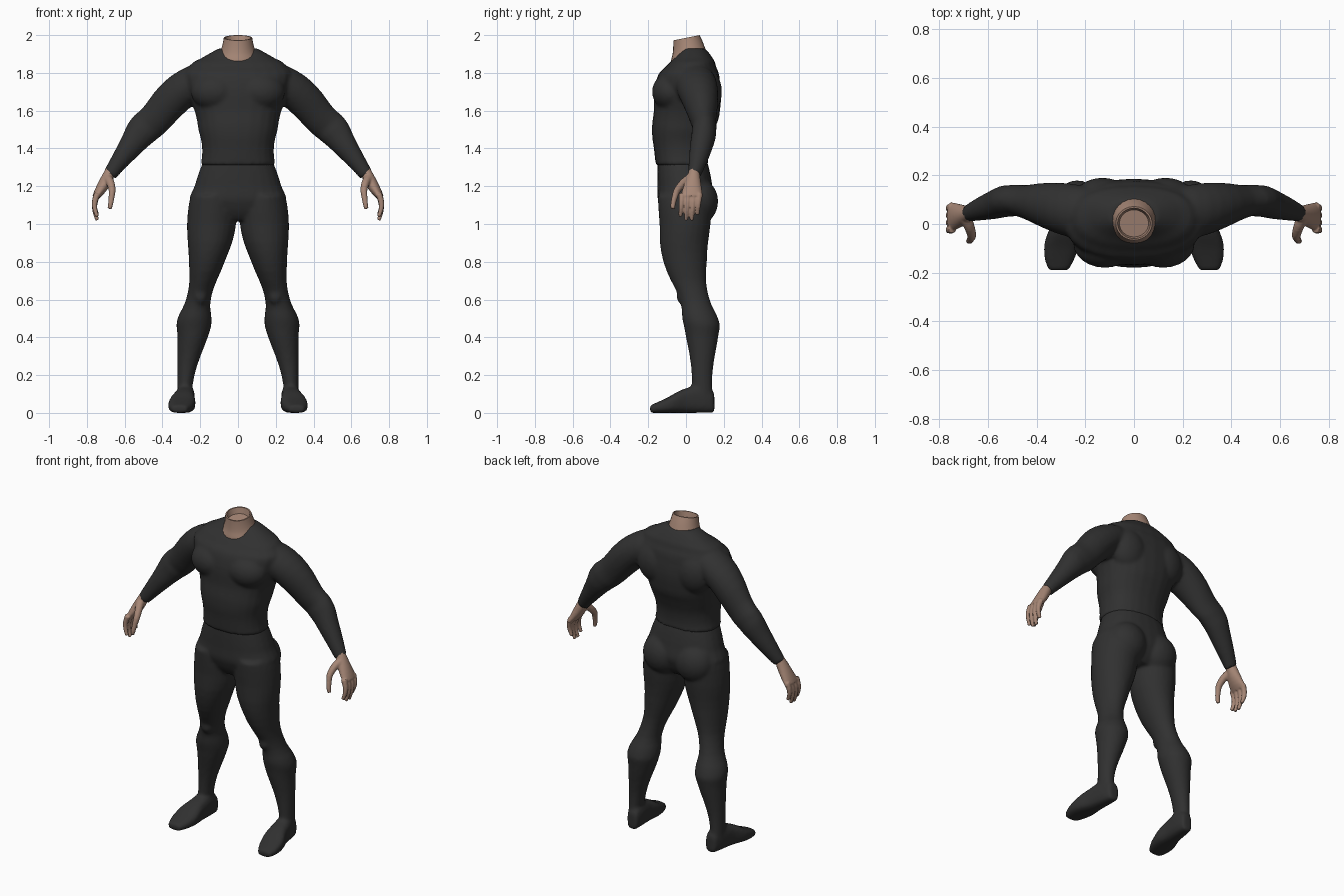
import bpy
import bmesh
from math import cos, sin, pi, copysign
from mathutils import Vector, Matrix

default_cube = bpy.data.objects.get("Cube")
if default_cube:
    bpy.data.objects.remove(default_cube, do_unlink=True)


def make_material(name, red, green, blue):
    material = bpy.data.materials.new(name)
    material.use_nodes = True
    colour = (red, green, blue, 1)
    material.diffuse_color = colour
    material.node_tree.nodes["Principled BSDF"].inputs["Base Color"].default_value = colour
    return material


black_cloth = make_material("black cloth", .03, .03, .03)
skin = make_material("skin", .38, .24, .18)


def ease(a, b, c, d, t):
    """Smooth value between b and c, with slopes from the neighbours."""
    weight = t * t * (3 - 2 * t)
    leaving = b + (c - a) / 2 * t
    arriving = c - (d - b) / 2 * (1 - t)
    return leaving * (1 - weight) + arriving * weight


def refine(rows, steps=4):
    """Add eased rows between the given ones."""
    padded = [rows[0], *rows, rows[-1]]
    result = []
    for group in zip(padded, padded[1:], padded[2:], padded[3:]):
        for step in range(steps):
            result.append([ease(*column, step / steps) for column in zip(*group)])
    return result + [rows[-1]]


def loft(bm, rings, sides=24, power=2):
    """Closed skin through rings of (centre, half axis, other half axis)."""
    def bend(value):
        return copysign(abs(value) ** (2 / power), value)

    angles = [2 * pi * i / sides for i in range(sides)]
    loops = []
    for centre, across, deep in rings:
        loops.append([bm.verts.new(centre + across * bend(cos(angle)) + deep * bend(sin(angle)))
                      for angle in angles])
    for lower, upper in zip(loops, loops[1:]):
        for i in range(sides):
            bm.faces.new((lower[i - 1], lower[i], upper[i], upper[i - 1]))
    bm.faces.new(loops[0])
    bm.faces.new(loops[-1])


def limb_ring(side, outer_x, outer_z, inner_x, inner_z, front, back):
    outer = Vector((side * outer_x, 0, outer_z))
    inner = Vector((side * inner_x, 0, inner_z))
    depth = Vector((0, 1, 0))
    return ((outer + inner + depth * (front + back)) / 2,
            (outer - inner) / 2, depth * (back - front) / 2)


def level_ring(side, height, inner, outer, front, back):
    return limb_ring(side, outer, height, inner, height, front, back)


def trunk_ring(height, width, front, back):
    return level_ring(1, height, -width, width, front, back)


def foot_ring(side, depth, inner, outer, top):
    centre = Vector((side * (inner + outer) / 2, depth, top / 2))
    return centre, Vector(((outer - inner) / 2, 0, 0)), Vector((0, 0, top / 2))


def finger(bm, side, path, thick, thin):
    """Round tapered tube along a path."""
    points = [Vector((side * x, y, z)) for x, y, z in path]
    last = len(points) - 1
    rings = []
    for i, point in enumerate(points):
        along = points[min(i + 1, last)] - points[max(i - 1, 0)]
        across = along.cross(Vector((0, 1, 0))).normalized()
        deep = along.cross(across).normalized()
        radius = thick + (thin - thick) * i / last
        rings.append((point, across * radius, deep * radius))
    loft(bm, rings, sides=12)


def muscle(bm, centre, radii):
    place = Matrix.Translation(centre) @ Matrix.Diagonal((*radii, 1))
    bmesh.ops.create_uvsphere(bm, u_segments=24, v_segments=16, radius=1, matrix=place)


def finish(bm, name, material):
    bmesh.ops.recalc_face_normals(bm, faces=bm.faces)
    mesh = bpy.data.meshes.new(name)
    bm.to_mesh(mesh)
    bm.free()
    mesh.materials.append(material)
    part = bpy.data.objects.new(name, mesh)
    bpy.context.collection.objects.link(part)
    return part


def fuse(part, voxel):
    """Blend overlapping shells into one smooth surface."""
    blend = part.modifiers.new("blend", "REMESH")
    blend.mode = "VOXEL"
    blend.voxel_size = voxel
    blend.use_smooth_shade = True
    relax = part.modifiers.new("relax", "SMOOTH")
    relax.iterations = 3


# Shirt trunk: height, half width, front, back
trunk = [
    (1.31, .2, -.16, .12), (1.4, .19, -.17, .12), (1.5, .21, -.18, .15), (1.6, .23, -.17, .18),
    (1.75, .28, -.16, .18), (1.83, .26, -.11, .16), (1.88, .19, -.06, .14), (1.93, .1, -.02, .1),
]
# Sleeve: outer x and z, inner x and z, front, back
sleeve = [
    (.2, 1.85, .16, 1.68, -.07, .15), (.36, 1.78, .26, 1.61, -.04, .17),
    (.5, 1.62, .38, 1.49, .02, .16), (.57, 1.55, .44, 1.44, .03, .16),
    (.62, 1.45, .53, 1.36, .02, .14), (.71, 1.28, .65, 1.24, .01, .08),
]
bm = bmesh.new()
loft(bm, [trunk_ring(*row) for row in refine(trunk)], power=2.3)
for side in (1, -1):
    loft(bm, [limb_ring(side, *row) for row in refine(sleeve)])
    # Chest muscle and shoulder blade
    muscle(bm, (side * .12, -.08, 1.7), (.13, .1, .1))
    muscle(bm, (side * .13, .1, 1.7), (.12, .09, .13))
shirt = finish(bm, "shirt", black_cloth)
fuse(shirt, .011)

# Trousers with covered feet: hips use the trunk layout
hips = [(1.34, .18, -.15, .11), (1.2, .23, -.15, .14), (1.1, .24, -.14, .14), (1.02, .12, -.09, .09)]
# Leg: height, inner x, outer x, front, back
leg = [
    (1.15, .02, .25, -.15, .14), (1, .01, .27, -.14, .13), (.8, .07, .26, -.12, .11),
    (.62, .14, .27, -.04, .12), (.5, .14, .32, -.02, .17), (.4, .16, .32, 0, .17),
    (.2, .23, .32, .03, .14), (.05, .24, .32, .02, .15),
]
# Foot: depth, inner x, outer x, top
foot = [(.15, .24, .3, .1), (.1, .23, .32, .14), (0, .23, .34, .13), (-.1, .23, .37, .08), (-.19, .27, .35, .04)]
bm = bmesh.new()
loft(bm, [trunk_ring(*row) for row in refine(hips)], power=2.3)
for side in (1, -1):
    loft(bm, [level_ring(side, *row) for row in refine(leg)])
    loft(bm, [foot_ring(side, *row) for row in refine(foot)], power=2.8)
    # Buttock and kneecap
    muscle(bm, (side * .11, .07, 1.12), (.12, .1, .12))
    muscle(bm, (side * .2, -.01, .62), (.04, .04, .05))
trousers = finish(bm, "trousers", black_cloth)
fuse(trousers, .011)

# Hands: palm uses the sleeve layout
palm = [(.69, 1.31, .65, 1.27, .02, .07), (.74, 1.22, .68, 1.2, -.01, .08), (.77, 1.15, .73, 1.14, -.03, .09)]
thumb = [(.69, .02, 1.24), (.67, -.03, 1.2), (.67, -.06, 1.14), (.68, -.07, 1.08)]
finger_tips = (1.04, 1.02, 1.02, 1.05)
knuckle_height = 1.16
for side, label in ((1, "left_hand"), (-1, "right_hand")):
    bm = bmesh.new()
    loft(bm, [limb_ring(side, *row) for row in refine(palm)])
    finger(bm, side, refine(thumb), .025, .011)
    for i, tip in enumerate(finger_tips):
        # Fingers curl gently outward and lean towards the front
        curl = [step / 6 for step in range(7)]
        path = [(.745 + .015 * sin(pi * t), .03 * i - .02 - .01 * t,
                 knuckle_height + (tip - knuckle_height) * t) for t in curl]
        finger(bm, side, path, .018, .01)
    hand = finish(bm, label, skin)
    fuse(hand, .005)

# Neck: trunk layout, tilted back, with a shallow hollow inside the rim
neck_rows = [(1.8, .12, -.08, .11), (1.87, .11, -.08, .11), (1.92, .09, -.07, .1), (1.986, .075, -.067, .072)]
neck_rings = [trunk_ring(*row) for row in refine(neck_rows)]
rise = Vector((0, 0, .014))
neck_rings = [(centre, across, deep + rise) for centre, across, deep in neck_rings]
rim_centre, rim_across, rim_deep = neck_rings[-1]
for shrink, drop in ((.9, 0), (.8, .035)):
    neck_rings.append((rim_centre - Vector((0, 0, drop)), rim_across * shrink, rim_deep * shrink))
bm = bmesh.new()
loft(bm, neck_rings)
neck = finish(bm, "neck", skin)
bpy.ops.object.select_all(action="DESELECT")
neck.select_set(True)
bpy.context.view_layer.objects.active = neck
bpy.ops.object.shade_smooth_by_angle(angle=.7)
